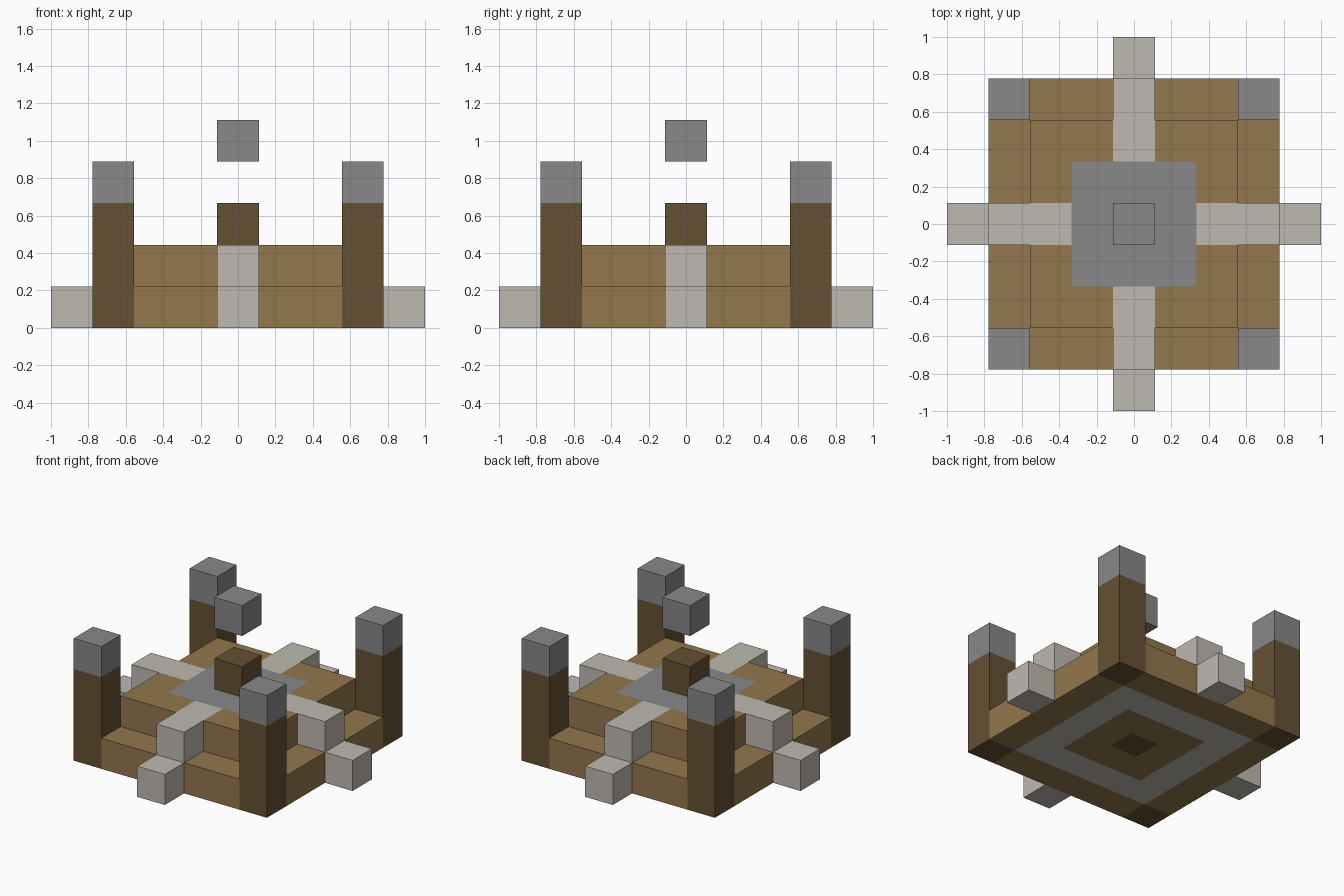
import bpy
import bmesh
from mathutils import Vector

cube = bpy.data.objects.get("Cube")
if cube:
    bpy.data.objects.remove(cube, do_unlink=True)

U = 2 / 9  # one block


def material(name, rgb):
    mat = bpy.data.materials.new(name)
    mat.use_nodes = True
    linear = [((c / 255 + 0.055) / 1.055) ** 2.4 for c in rgb]
    mat.diffuse_color = (*linear, 1)
    mat.node_tree.nodes["Principled BSDF"].inputs["Base Color"].default_value = (*linear, 1)
    return mat


MATS = [
    material("wood", (146, 119, 77)),
    material("dark_wood", (101, 81, 51)),
    material("grey_stone", (136, 136, 136)),
    material("pale_stone", (190, 184, 177)),
]
WOOD, DARK, GREY, PALE = range(4)


def slab(name, cells, bottom, top, colour, hidden, x=0, y=0):
    """Square slab of blocks; colour and hidden are rules on face centre (in blocks) and normal."""
    bm = bmesh.new()
    bmesh.ops.create_grid(bm, x_segments=cells, y_segments=cells, size=cells / 2)
    raised = bmesh.ops.extrude_face_region(bm, geom=bm.faces[:], use_keep_orig=True)
    verts = [g for g in raised["geom"] if isinstance(g, bmesh.types.BMVert)]
    bmesh.ops.translate(bm, verts=verts, vec=(0, 0, top - bottom))
    bmesh.ops.translate(bm, verts=bm.verts[:], vec=(x, y, bottom))
    bmesh.ops.recalc_face_normals(bm, faces=bm.faces[:])
    gone = []
    for f in bm.faces:
        c, n = f.calc_center_median(), f.normal
        f.material_index = colour(c, n)
        if hidden(c, n):
            gone.append(f)
    bmesh.ops.delete(bm, geom=gone, context="FACES")
    bmesh.ops.scale(bm, vec=(U, U, U), verts=bm.verts[:])
    mesh = bpy.data.meshes.new(name)
    bm.to_mesh(mesh)
    bm.free()
    for m in MATS:
        mesh.materials.append(m)
    obj = bpy.data.objects.new(name, mesh)
    bpy.context.collection.objects.link(obj)


def block(name, x, y, bottom, top, colour, joined=()):
    """Single column, left open on the sides joined to other parts."""
    slab(name, 1, bottom, top, lambda c, n: colour,
         lambda c, n: any(n.dot(Vector(d)) > 0.9 for d in joined), x, y)


def inner(c):
    return min(abs(c.x), abs(c.y))


def outer(c):
    return max(abs(c.x), abs(c.y))


# Lower step, with square rings on its underside
def base_colour(c, n):
    if inner(c) > 2.5:
        return DARK
    if n.z < -0.9:
        if outer(c) < 0.5:
            return DARK
        if 1.5 < outer(c) < 2.5:
            return PALE
    return WOOD


def base_hidden(c, n):
    if n.z > 0.9:
        return outer(c) < 2.5 or inner(c) > 2.5 or inner(c) < 0.5
    return n.z > -0.9 and inner(c) < 0.4


# Upper step, with a stone cross and a grey square on top
def tier_colour(c, n):
    if n.z > 0.9:
        if outer(c) < 1.5:
            return GREY
        if inner(c) < 0.5:
            return PALE
    return WOOD


def tier_hidden(c, n):
    if n.z > 0.9:
        return outer(c) < 0.5
    return n.z < -0.9 or inner(c) < 0.4


slab("lower_step", 7, 0, 1, base_colour, base_hidden)
slab("upper_step", 5, 1, 2, tier_colour, tier_hidden)

UP, DOWN = (0, 0, 1), (0, 0, -1)

# Stone arms on the four sides
for side, dx, dy in (("left", 1, 0), ("right", -1, 0), ("back", 0, 1), ("front", 0, -1)):
    inward = (-dx, -dy, 0)
    block(side + "_lower_arm", 4 * dx, 4 * dy, 0, 1, PALE, [inward])
    block(side + "_upper_arm", 3 * dx, 3 * dy, 1, 2, PALE, [inward, DOWN])

# Corner pillars with stone caps
for end, y in (("front", -3), ("back", 3)):
    for side, x in (("left", 3), ("right", -3)):
        block(f"{end}_{side}_pillar", x, y, 1, 3, DARK, [UP, DOWN])
        block(f"{end}_{side}_pillar_cap", x, y, 3, 4, GREY, [DOWN])

# Centre post and the stone floating above it
block("centre_post", 0, 0, 2, 3, DARK, [DOWN])
block("floating_stone", 0, 0, 4, 5, GREY)
